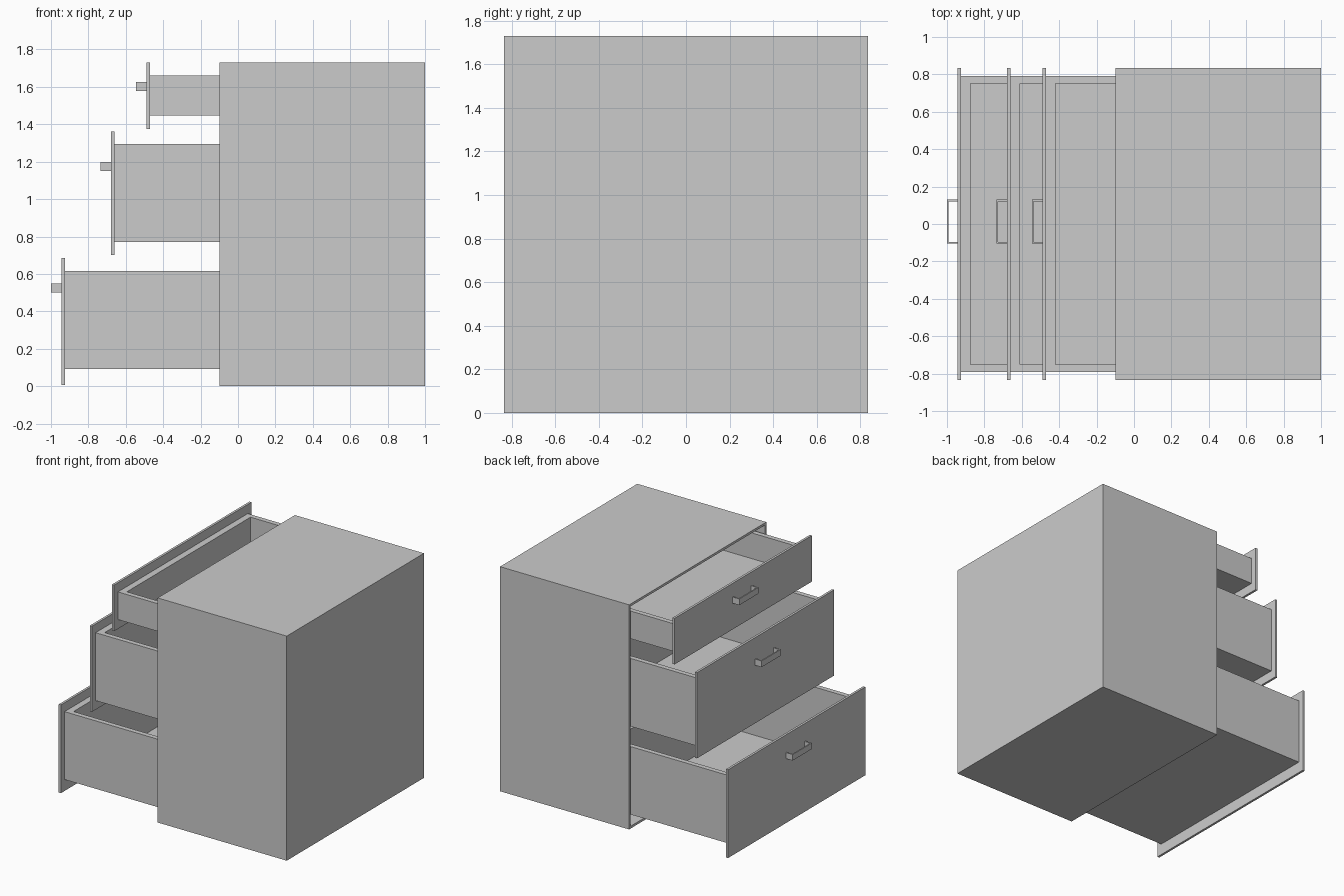
import bpy, bmesh

if "Cube" in bpy.data.objects:
    bpy.data.objects.remove(bpy.data.objects["Cube"])


def add_box(bm, x0, x1, y0, y1, z0, z1):
    """Add one axis-aligned block to a bmesh."""
    verts = bmesh.ops.create_cube(bm, size=1)["verts"]
    for v in verts:
        v.co = (x1 if v.co.x > 0 else x0,
                y1 if v.co.y > 0 else y0,
                z1 if v.co.z > 0 else z0)


def make_part(name, boxes):
    bm = bmesh.new()
    for b in boxes:
        add_box(bm, *b)
    mesh = bpy.data.meshes.new(name)
    bm.to_mesh(mesh)
    bm.free()
    obj = bpy.data.objects.new(name, mesh)
    bpy.context.collection.objects.link(obj)
    return obj


# Cabinet shell, open towards -x
W, T, H = 0.835, 0.018, 1.73
make_part("cabinet", [
    (-0.10, 1.0, -W, W, 0, T),
    (-0.10, 1.0, -W, W, H - T, H),
    (-0.10, 1.0, -W, -W + T, T, H - T),
    (-0.10, 1.0, W - T, W, T, H - T),
    (1.0 - T, 1.0, -W + T, W - T, T, H - T),
])


def make_drawer(name, x, panel_z, box_z, handle_z):
    # Front panel
    xb = x + 0.018
    make_part(name + "_front", [(x, xb, -W, W, *panel_z)])
    # Open-topped tray
    z0, z1 = box_z
    end, yo, yi = xb + 1.05, 0.79, 0.752
    make_part(name + "_tray", [
        (xb, end, -yo, yo, z0, z0 + 0.015),
        (xb, end, -yo, -yi, z0 + 0.015, z1),
        (xb, end, yi, yo, z0 + 0.015, z1),
        (xb, xb + 0.05, -yi, yi, z0 + 0.015, z1),
        (end - 0.04, end, -yi, yi, z0 + 0.015, z1),
    ])
    # U-shaped pull handle
    h0, h1 = handle_z
    xo, ya, yb, t = x - 0.057, -0.105, 0.13, 0.009
    make_part(name + "_handle", [
        (xo, xo + t, ya, yb, h0, h1),
        (xo + t, x, ya, ya + t, h0, h1),
        (xo + t, x, yb - t, yb, h0, h1),
    ])


# Three drawers pulled out by different amounts
make_drawer("top_drawer", -0.488, (1.375, 1.73), (1.447, 1.66), (1.577, 1.625))
make_drawer("middle_drawer", -0.678, (0.702, 1.362), (0.772, 1.295), (1.15, 1.198))
make_drawer("bottom_drawer", -0.943, (0.005, 0.685), (0.093, 0.616), (0.502, 0.548))
